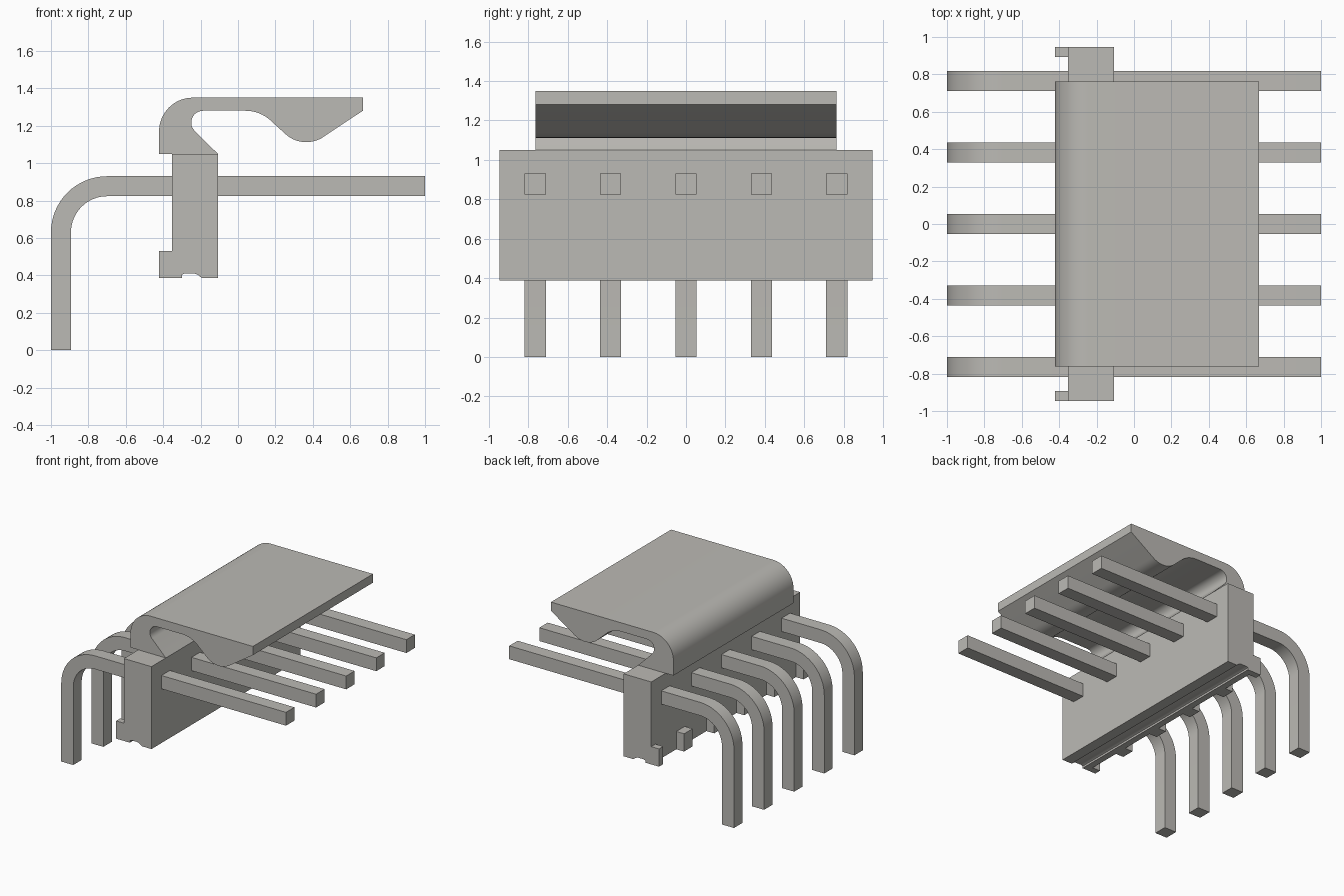
import bpy, bmesh, math

cube = bpy.data.objects.get("Cube")
if cube:
    bpy.data.objects.remove(cube, do_unlink=True)

# Single warm grey material
grey = bpy.data.materials.new("warm grey")
grey.use_nodes = True
colour = (0.50, 0.49, 0.46, 1)
grey.diffuse_color = colour
grey.node_tree.nodes["Principled BSDF"].inputs["Base Color"].default_value = colour


def arc(cx, cz, r, start, end, steps=12):
    """Points (x, z) along an arc, angles in degrees."""
    angles = [math.radians(start + (end - start) * i / steps) for i in range(steps + 1)]
    return [(cx + r * math.cos(a), cz + r * math.sin(a)) for a in angles]


def extrude_profile(name, profile, y0, y1):
    """Extrude an (x, z) outline along y into a solid."""
    bm = bmesh.new()
    face = bm.faces.new([bm.verts.new((x, y0, z)) for x, z in profile])
    result = bmesh.ops.extrude_face_region(bm, geom=[face])
    verts = [g for g in result["geom"] if isinstance(g, bmesh.types.BMVert)]
    bmesh.ops.translate(bm, verts=verts, vec=(0, y1 - y0, 0))
    bmesh.ops.recalc_face_normals(bm, faces=bm.faces)
    mesh = bpy.data.meshes.new(name)
    bm.to_mesh(mesh)
    bm.free()
    mesh.materials.append(grey)
    obj = bpy.data.objects.new(name, mesh)
    bpy.context.collection.objects.link(obj)
    bpy.ops.object.select_all(action="DESELECT")
    obj.select_set(True)
    bpy.context.view_layer.objects.active = obj
    bpy.ops.object.shade_smooth_by_angle(angle=math.radians(30))
    return obj


# Housing wall with a shallow groove along the bottom
housing = [(-0.353, 0.387), (-0.30, 0.387), (-0.30, 0.403), (-0.285, 0.41), (-0.235, 0.41),
           (-0.215, 0.403), (-0.195, 0.387), (-0.108, 0.387), (-0.108, 1.05), (-0.353, 1.05)]
extrude_profile("housing", housing, -0.946, 0.946)

# Hooked locking latch
latch = [(-0.108, 1.05), (-0.422, 1.05)]
latch += arc(-0.242, 1.17, 0.18, 180, 90, 16)
latch += [(0.667, 1.35), (0.667, 1.28)]
latch += arc(0.365, 1.277, 0.165, -55.4, -135)
latch += arc(0.04, 1.08, 0.20, 45, 90)
latch += arc(-0.187, 1.217, 0.063, 90, 225)
extrude_profile("latch", latch, -0.763, 0.763)

# Bent square pins
PITCH = 0.3825
pin = [(-1, 0), (-0.893, 0)]
pin += arc(-0.70, 0.63, 0.193, 180, 90, 16)
pin += [(1, 0.823), (1, 0.93)]
pin += arc(-0.70, 0.63, 0.30, 90, 180, 16)
for i in range(5):
    y = (i - 2) * PITCH
    extrude_profile(f"pin_{i + 1}", pin, y - 0.0535, y + 0.0535)

# Stand-off feet between the pins, thinner at both ends
foot = [(-0.422, 0.387), (-0.353, 0.387), (-0.353, 0.53), (-0.422, 0.53)]
spans = [(-0.946, -0.893), (0.893, 0.946)]
spans += [((i - 1.5) * PITCH - 0.053, (i - 1.5) * PITCH + 0.053) for i in range(4)]
for i, (y0, y1) in enumerate(spans):
    extrude_profile(f"foot_{i + 1}", foot, y0, y1)
